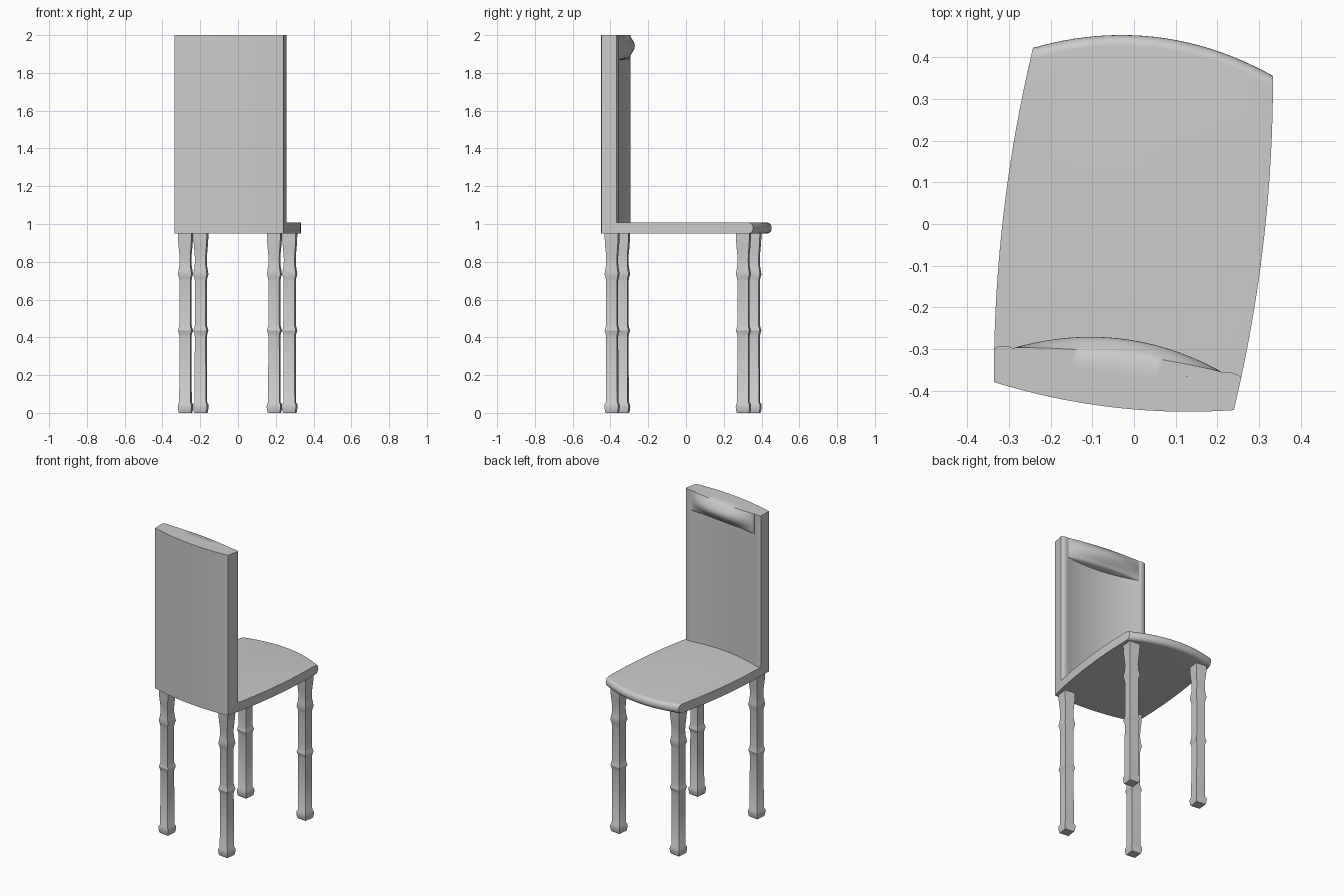
import bpy, bmesh, math

cube = bpy.data.objects.get("Cube")
if cube:
    bpy.data.objects.remove(cube, do_unlink=True)

grey = bpy.data.materials.new("light grey")
grey.use_nodes = True
grey.diffuse_color = (0.6, 0.6, 0.6, 1)
grey.node_tree.nodes["Principled BSDF"].inputs["Base Color"].default_value = (0.6, 0.6, 0.6, 1)

TURN = math.radians(-6.68)
SEAT_LOW, SEAT_TOP, BACK_TOP = 0.949, 1.008, 2.0
RAIL, RAIL_Y, BACK_Y, FRONT_Y = 0.26, -0.336, -0.416, 0.392


def loft(name, rings, angle=30):
    """Join equal closed rings of points into a capped solid."""
    bm = bmesh.new()
    rows = [[bm.verts.new(p) for p in ring] for ring in rings]
    n = len(rows[0])
    for a, b in zip(rows, rows[1:]):
        for i in range(n):
            j = (i + 1) % n
            bm.faces.new((a[i], a[j], b[j], b[i]))
    bm.faces.new(rows[0])
    bm.faces.new(rows[-1])
    bmesh.ops.recalc_face_normals(bm, faces=bm.faces)
    mesh = bpy.data.meshes.new(name)
    bm.to_mesh(mesh)
    bm.free()
    mesh.materials.append(grey)
    obj = bpy.data.objects.new(name, mesh)
    bpy.context.collection.objects.link(obj)
    obj.rotation_euler.z = TURN
    bpy.ops.object.select_all(action='DESELECT')
    obj.select_set(True)
    bpy.context.view_layer.objects.active = obj
    bpy.ops.object.shade_smooth_by_angle(angle=math.radians(angle))
    return obj


def span(a, b, n):
    return [a + (b - a) * i / n for i in range(n + 1)]


def bow(t):
    return 1 - t * t


def side_x(y):
    return 0.29 + 0.024 * bow((y + 0.012) / 0.404)


def panel_y(x):
    return -0.363 + 0.035 * (x / RAIL) ** 2


# Hollow inner face of the backrest, left to right, with rounded rails
edge = side_x(RAIL_Y)
rail = [(edge, RAIL_Y), (0.291, -0.331), (0.28, -0.328), (0.27, -0.3265)]
inner = [(-x, y) for x, y in rail]
inner += [(x, panel_y(x)) for x in span(-RAIL, RAIL, 28)]
inner += rail[::-1]

# Backrest: bowed outer face, sides in line with the seat
plan = inner + [(side_x(y), y) for y in span(RAIL_Y, BACK_Y, 4)[1:-1]]
plan += [(x, BACK_Y - 0.027 * bow(x / 0.29)) for x in span(0.29, -0.29, 28)]
plan += [(-side_x(y), y) for y in span(BACK_Y, RAIL_Y, 4)[1:-1]]
loft("backrest", [[(x, y, z) for x, y in plan] for z in (SEAT_LOW, BACK_TOP)])


# Seat: curved sides and a rounded, bowed front edge
def seat_ring(z, inset):
    front = FRONT_Y - inset
    w = side_x(front)
    ring = inner[::-1]
    ring = ring + [(-side_x(y), y) for y in span(RAIL_Y, front, 16)[1:-1]]
    ring += [(x, front + 0.06 * bow(x / w)) for x in span(-w, w, 24)]
    ring += [(side_x(y), y) for y in span(front, RAIL_Y, 16)[1:-1]]
    return [(x, y, z) for x, y in ring]


mid, half = (SEAT_LOW + SEAT_TOP) / 2, (SEAT_TOP - SEAT_LOW) / 2
loft("seat", [seat_ring(mid + half * math.sin(a), 0.026 * (1 - math.cos(a)))
              for a in span(-math.pi / 2, math.pi / 2, 12)], 35)

# Headrest roll: crescent that swells in the middle, tucked into the panel
HEAD = 0.25
rings = []
for x in span(-HEAD, HEAD, 32):
    k = bow(x / HEAD)
    back, top = panel_y(x), -0.328 + 0.015 * k
    ring = [(x, back, BACK_TOP)]
    for t in span(0, 1, 14):
        ring.append((x, top + 0.036 * k * math.sin(math.pi * t), BACK_TOP - 0.115 * t))
    for a in span(0, math.pi / 2, 5)[1:]:
        ring.append((x, back + (top - back) * math.cos(a), BACK_TOP - 0.115 - 0.018 * math.sin(a)))
    rings.append(ring)
loft("headrest", rings, 50)

# Legs: square posts with a flared top, two knots and a rounded foot
leg_profile = [
    (0, 0.031), (0.008, 0.034), (0.03, 0.037), (0.045, 0.036), (0.056, 0.030),
    (0.405, 0.029), (0.42, 0.031), (0.435, 0.036), (0.45, 0.032), (0.465, 0.029),
    (0.70, 0.029), (0.715, 0.031), (0.734, 0.036), (0.755, 0.033), (0.78, 0.0295),
    (0.81, 0.0285), (0.84, 0.0295), (0.88, 0.033), (0.91, 0.035), (SEAT_LOW, 0.036)]
for end, cy in (("back", -0.366), ("front", 0.334)):
    for side, s in (("left", 1), ("right", -1)):
        cx = 0.237 * s
        loft(f"{end}_{side}_leg", [[(cx + i * r, cy + j * r, z)
             for i, j in ((-1, -1), (1, -1), (1, 1), (-1, 1))] for z, r in leg_profile])
